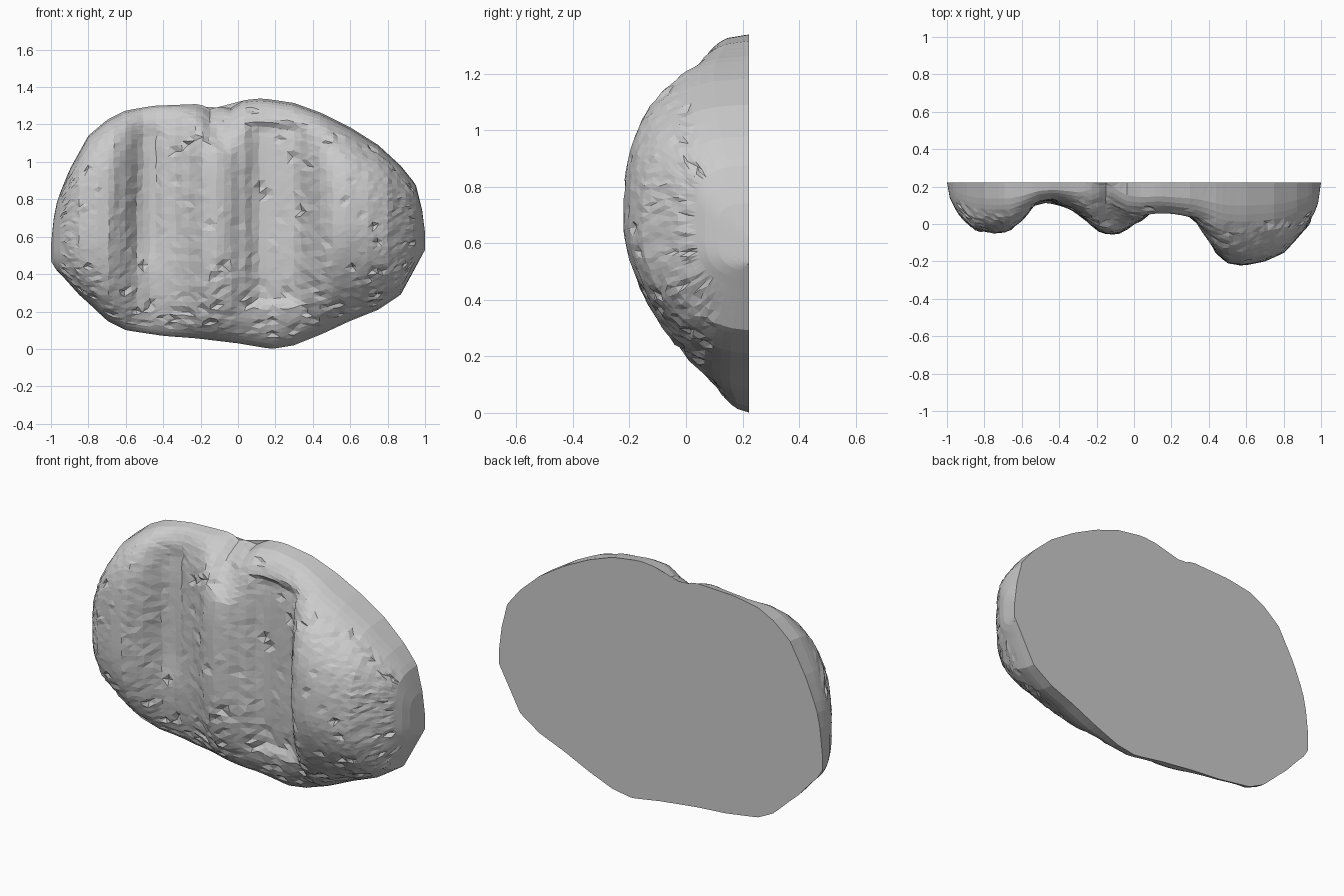
import bpy, bmesh, random
from math import sin, pi, exp

if "Cube" in bpy.data.objects:
    bpy.data.objects.remove(bpy.data.objects["Cube"])

random.seed(4)
BACK = 0.223          # flat back plane
NX, NZ = 68, 46

# Front outline: upper and lower edge (x, z)
UPPER = [(-1, .56), (-.985, .70), (-.965, .80), (-.9, .96), (-.8, 1.14), (-.7, 1.225), (-.6, 1.275),
         (-.45, 1.30), (-.2, 1.31), (-.15, 1.28), (-.1, 1.295), (-.04, 1.285), (.03, 1.33),
         (.13, 1.34), (.3, 1.315), (.45, 1.26), (.6, 1.185), (.75, 1.09), (.87, .98),
         (.95, .88), (.985, .74), (1, .62)]
LOWER = [(-1, .47), (-.97, .42), (-.92, .37), (-.85, .29), (-.76, .21), (-.7, .15), (-.6, .10),
         (-.4, .07), (-.2, .055), (0, .03), (.18, 0), (.3, .02), (.45, .08), (.6, .15),
         (.75, .21), (.87, .29), (.93, .40), (1, .53)]
# Cross-section through the lobes and furrows (x, y)
SECTION = [(-1, BACK), (-.985, .14), (-.95, .07), (-.9, .01), (-.85, -.03), (-.75, -.05), (-.68, -.045),
           (-.6, .02), (-.53, .09), (-.45, .11), (-.35, .085), (-.25, .02), (-.2, -.035),
           (-.13, -.06), (-.05, -.04), (0, 0), (.06, .025), (.13, .035), (.2, .025), (.3, .002),
           (.35, -.02), (.4, -.09), (.45, -.17), (.5, -.21), (.58, -.223), (.7, -.2),
           (.8, -.155), (.85, -.1), (.92, -.02), (.97, .07), (.99, .13), (1, BACK)]


def lerp(table, x):
    for (a, u), (b, v) in zip(table, table[1:]):
        if x <= b:
            return u + (v - u) * (x - a) / (b - a)
    return table[-1][1]


def smooth(a, b, v):
    t = max(0, min(1, (v - a) / (b - a)))
    return t * t * (3 - 2 * t)


def window(a, b, soft, v):
    return smooth(a, a + soft, v) * (1 - smooth(b - soft, b, v))


def depth(x, z, t):
    lean = .04 * (z - .8) * window(-.85, -.3, .15, x)    # left furrow leans right going up
    d = BACK - lerp(SECTION, max(-1, min(1, x - lean)))
    shallow = 1 - d / .446
    if t > 0:
        boxy = 3 + 4 * window(-.05, .45, .12, x)
        g = (1 - t ** (3 + boxy * shallow)) ** .44
    else:
        g = (1 - abs(t) ** (1.7 + 2.5 * shallow)) ** .55
    h = d * g
    # right furrow floor sunk behind its end rims
    h -= .035 * window(.03, .38, .08, x) * window(.22, 1.22, .05, z)
    # left furrow, fading out towards the bottom
    h -= .02 * window(-.6, -.38, .08, x) * smooth(.4, .6, z) * (1 - smooth(1.12, 1.22, z))
    # slanted notch widening at the top of the middle ridge
    axis = -.07 - .35 * (z - 1.05)
    width = .05 + .15 * max(0, z - 1.05)
    h -= .08 * exp(-((x - axis) / width) ** 2) * smooth(1.03, 1.2, z)
    return max(h, .012)


# Lobed front shell on a grid that tightens towards the rim
bm = bmesh.new()
grid = []
for i in range(NX + 1):
    u = 2 * i / NX - 1
    x0 = .5 * u + .5 * sin(pi / 2 * u)
    lo, hi = lerp(LOWER, x0), lerp(UPPER, x0)
    col = []
    for j in range(NZ + 1):
        s = 2 * j / NZ - 1
        t = .4 * s + .6 * sin(pi / 2 * s)
        x, z, y = x0, (lo + hi) / 2 + t * (hi - lo) / 2, BACK
        if 0 < i < NX and 0 < j < NZ:
            y -= depth(x, z, max(-1, min(1, t)))
            # chipped, rough facets, strongest near the bottom
            if 3 < i < NX - 3 and 3 < j < NZ - 3:
                x += random.uniform(-.005, .005)
                z += random.uniform(-.005, .005)
                chance = .18 if z < .45 else .05
                if random.random() < chance:
                    y += random.uniform(-.008, .02)
                    x += random.uniform(-.008, .008)
        col.append(bm.verts.new((x, y, z)))
    grid.append(col)

for i in range(NX):
    for j in range(NZ):
        bm.faces.new((grid[i][j], grid[i + 1][j], grid[i + 1][j + 1], grid[i][j + 1]))

# Flat back
rim = ([c[0] for c in grid] + grid[-1][1:] + [c[-1] for c in grid[-2::-1]] + grid[0][-2:0:-1])
bm.faces.new(rim[::-1])
bmesh.ops.triangulate(bm, faces=bm.faces[:])
bmesh.ops.recalc_face_normals(bm, faces=bm.faces[:])

mesh = bpy.data.meshes.new("furrowed_stone")
bm.to_mesh(mesh)
bm.free()
stone = bpy.data.objects.new("furrowed_stone", mesh)
bpy.context.collection.objects.link(stone)
